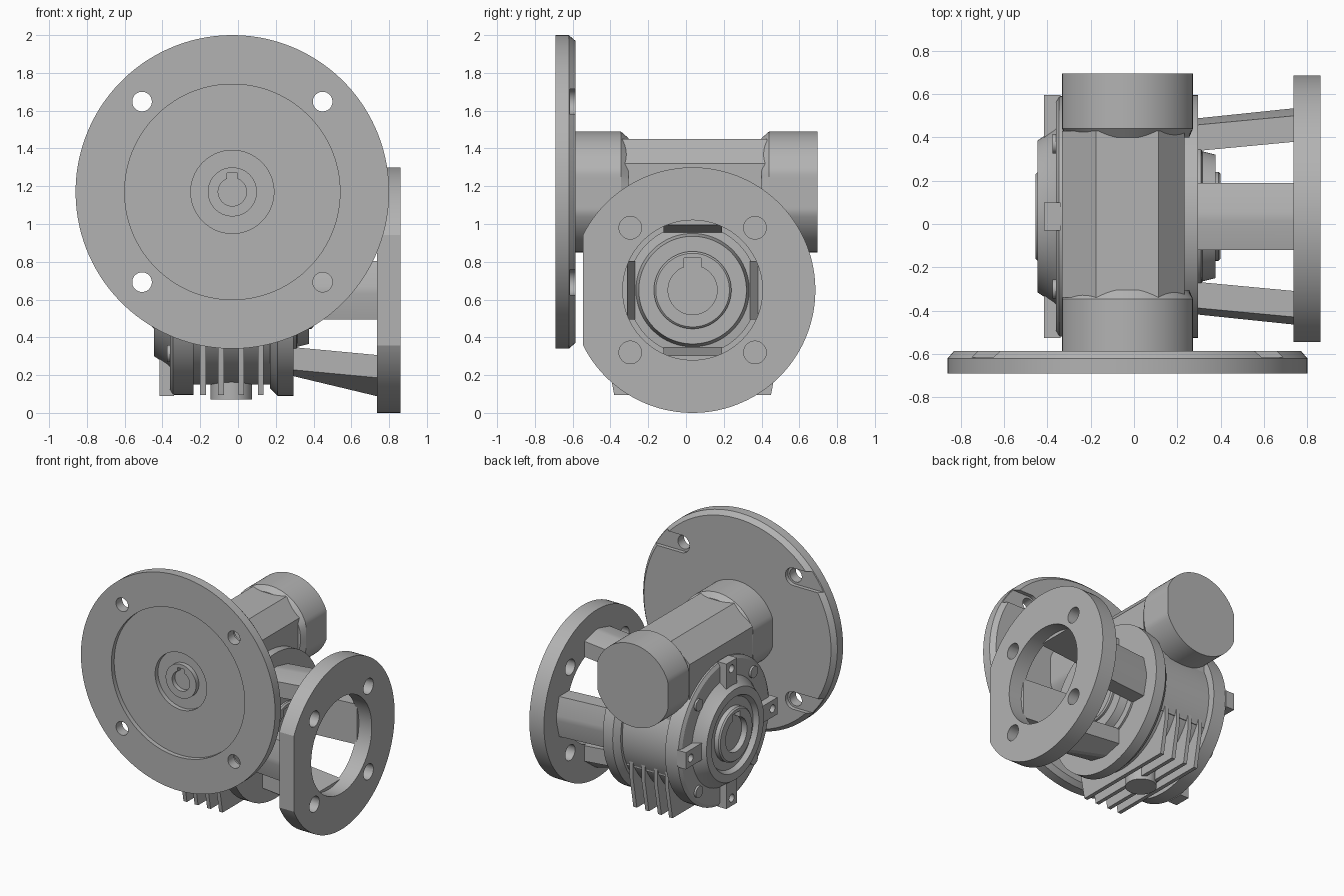
import bpy, bmesh, math
from mathutils import Vector

cube = bpy.data.objects.get("Cube")
if cube:
    bpy.data.objects.remove(cube)

grey = bpy.data.materials.new("cast_grey")
grey.use_nodes = True
colour = (0.45, 0.45, 0.45, 1)
grey.diffuse_color = colour
grey.node_tree.nodes["Principled BSDF"].inputs["Base Color"].default_value = colour

GEAR = (0.035, 0.65)    # y, z of the output axis (along x)
WORM = (-0.03, 1.17)    # x, z of the input axis (along y)


def place(axis, u, v, a):
    return {"X": (a, u, v), "Y": (u, a, v), "Z": (u, v, a)}[axis]


def loft(name, axis, sections, closed=False):
    """Skin a list of (outline, position) sections along an axis."""
    bm = bmesh.new()
    rings = [[bm.verts.new(place(axis, u, v, a)) for u, v in pts] for pts, a in sections]
    pairs = list(zip(rings, rings[1:]))
    if closed:
        pairs.append((rings[-1], rings[0]))
    else:
        bm.faces.new(rings[0])
        bm.faces.new(rings[-1])
    for r, s in pairs:
        n = len(r)
        for i in range(n):
            j = (i + 1) % n
            bm.faces.new((r[i], r[j], s[j], s[i]))
    bmesh.ops.recalc_face_normals(bm, faces=bm.faces)
    mesh = bpy.data.meshes.new(name)
    bm.to_mesh(mesh)
    bm.free()
    mesh.materials.append(grey)
    ob = bpy.data.objects.new(name, mesh)
    bpy.context.collection.objects.link(ob)
    return ob


def circle(c, r, lo=-9, hi=9, n=96):
    """Circle outline, with optional flats on its first coordinate."""
    pts = []
    for i in range(n):
        t = math.tau * (i + 0.5) / n
        pts.append((c[0] + min(hi, max(lo, r * math.cos(t))), c[1] + r * math.sin(t)))
    return pts


def turned(name, axis, c, profile, closed=False, lo=-9, hi=9, n=96):
    return loft(name, axis, [(circle(c, r, lo, hi, n), a) for r, a in profile], closed)


def rect(u0, u1, v0, v1):
    return [(u0, v0), (u1, v0), (u1, v1), (u0, v1)]


def prism(name, axis, pts, a, b):
    return loft(name, axis, [(pts, a), (pts, b)])


def cut(ob, cutters):
    for c in cutters:
        c.hide_render = True
        m = ob.modifiers.new("cut", "BOOLEAN")
        m.operation, m.solver, m.object = "DIFFERENCE", "EXACT", c
        bpy.context.view_layer.objects.active = ob
        bpy.ops.object.modifier_apply(modifier=m.name)
        bpy.data.objects.remove(c)


def key_bore(axis, c, r, top, half, a, b):
    return [turned("bore", axis, c, [(r, a), (r, b)], n=48),
            prism("keyway", axis, rect(c[0] - half, c[0] + half, c[1], c[1] + top), a, b)]


corners = [(i, j) for i in (-1, 1) for j in (-1, 1)]

# Input flange: recessed face, chamfered back, holes with slots to the rim
flange = turned("input_flange", "Y", WORM, [
    (0.22, -0.62), (0.22, -0.655), (0.57, -0.655), (0.57, -0.69),
    (0.83, -0.69), (0.83, -0.62), (0.80, -0.585)], n=128)
for i, j in corners:
    x, z = WORM[0] + 0.478 * i, WORM[1] + 0.478 * j
    slot = [(x + i * (0.9 if abs(t) < 90 else 0) + i * 0.068 * math.cos(math.radians(t)),
             z + 0.068 * math.sin(math.radians(t))) for t in range(-85, 276, 10)]
    cut(flange, [turned("hole", "Y", (x, z), [(0.052, -0.8), (0.052, -0.5)], n=32),
                 prism("slot", "Y", slot, -0.615, -0.5)])

# Input hub with keyed bore
hub = turned("input_hub", "Y", WORM, [(0.13, -0.655), (0.13, -0.50)], n=64)
cut(hub, key_bore("Y", WORM, 0.075, 0.10, 0.028, -0.8, -0.54))

# Worm housing: faceted middle and two round ends with side flats
facets = [(-0.145, 0.28), (0.143, 0.28), (0.262, 0.15), (0.262, -0.2),
          (0.143, -0.3), (-0.145, -0.3), (-0.302, -0.15), (-0.302, 0.14)]
prism("worm_housing_middle", "Y", [(WORM[0] + u, WORM[1] + v) for u, v in facets], -0.34, 0.43)
turned("worm_housing_front", "Y", WORM,
       [(0.285, -0.305), (0.32, -0.345), (0.32, -0.60)], lo=-0.302, hi=0.302)
turned("worm_housing_back", "Y", WORM,
       [(0.285, 0.40), (0.32, 0.44), (0.32, 0.695)], lo=-0.302, hi=0.302)

# Gear housing: drum, shoulder block and end rims
turned("gear_drum", "X", GEAR, [(0.50, -0.30), (0.50, 0.25)])
prism("gear_shoulder", "X", rect(GEAR[0] - 0.45, GEAR[0] + 0.45, 0.42, 1.0), -0.25, 0.21)
turned("output_rim", "X", GEAR, [(0.52, 0.17), (0.56, 0.21), (0.56, 0.295)])
turned("cover_rim", "X", GEAR, [(0.555, -0.235), (0.555, -0.345), (0.53, -0.36)])

# Output-side ring and boss
turned("output_ring", "X", GEAR, [(0.345, 0.28), (0.345, 0.31), (0.30, 0.315), (0.285, 0.375)])
boss = turned("output_boss", "X", GEAR, [(0.205, 0.25), (0.205, 0.39), (0.195, 0.40)], n=64)
cut(boss, key_bore("X", GEAR, 0.13, 0.17, 0.045, 0.27, 0.6))

# Cover: stepped cone with a sunken face and a keyed boss
turned("cover_dome", "X", GEAR, [(0.43, -0.34), (0.40, -0.37), (0.35, -0.445),
                                (0.29, -0.445), (0.27, -0.41)])
boss = turned("cover_boss", "X", GEAR, [(0.205, -0.36), (0.205, -0.445), (0.195, -0.455)], n=64)
cut(boss, key_bore("X", GEAR, 0.13, 0.17, 0.045, -0.6, -0.375))


def around(pts, k):
    """Turn (side, outward) points to the k-th quarter around the output axis."""
    a = k * math.pi / 2
    return [(GEAR[0] + s * math.cos(a) - o * math.sin(a),
             GEAR[1] + s * math.sin(a) + o * math.cos(a)) for s, o in pts]


# Lugs on the cover, each with a screw hole
for k in range(4):
    lug = prism("cover_lug", "X", around(
        [(-0.065, 0.36), (0.065, 0.36), (0.065, 0.56), (-0.065, 0.56)], k), -0.415, -0.34)
    cut(lug, [turned("screw_hole", "X", around([(0, 0.50)], k)[0],
                     [(0.03, -0.5), (0.03, -0.36)], n=24)])

# Bolt heads between the lugs
for k in range(4):
    turned("cover_bolt", "X", around([(0.335, 0.335)], k)[0], [(0.045, -0.33), (0.045, -0.375)], n=24)


# Four tapering legs to the output flange, crowned on the outside
def leg_outline(inner, outer, crown, k):
    return around([(-0.155, inner), (0.155, inner), (0.155, outer),
                   (0.02, crown), (-0.02, crown), (-0.155, outer)], k)


for k in range(4):
    tip = 0.565 if k == 2 else 0.50
    loft("output_leg", "X", [(leg_outline(0.30, 0.42, 0.45, k), 0.27),
                             (leg_outline(0.345, 0.465, tip, k), 0.75)])

# Output flange: open ring with one flat edge and four holes
ring = turned("output_flange", "X", GEAR, [(0.37, 0.735), (0.65, 0.735), (0.65, 0.86), (0.37, 0.86)],
              closed=True, lo=-0.58, n=128)
cut(ring, [turned("hole", "X", (GEAR[0] + 0.33 * i, GEAR[1] + 0.33 * j),
                  [(0.06, 0.6), (0.06, 1)], n=32) for i, j in corners])

# Cooling fins and drain plug underneath
fin = [(-0.38, 0.095), (0.45, 0.095), (0.50, 0.36), (0.50, 0.5), (-0.43, 0.5), (-0.43, 0.36)]
for x in (-0.185, -0.09, 0.017, 0.12):
    prism("cooling_fin", "X", fin, x - 0.015, x + 0.015)
turned("drain_plug", "Z", (-0.035, GEAR[0]), [(0.11, 0.07), (0.11, 0.25)], n=48)

# Smooth curved walls, keep edges crisp
for ob in bpy.context.scene.objects:
    ob.select_set(ob.type == "MESH")
bpy.ops.object.shade_smooth_by_angle(angle=math.radians(20))
